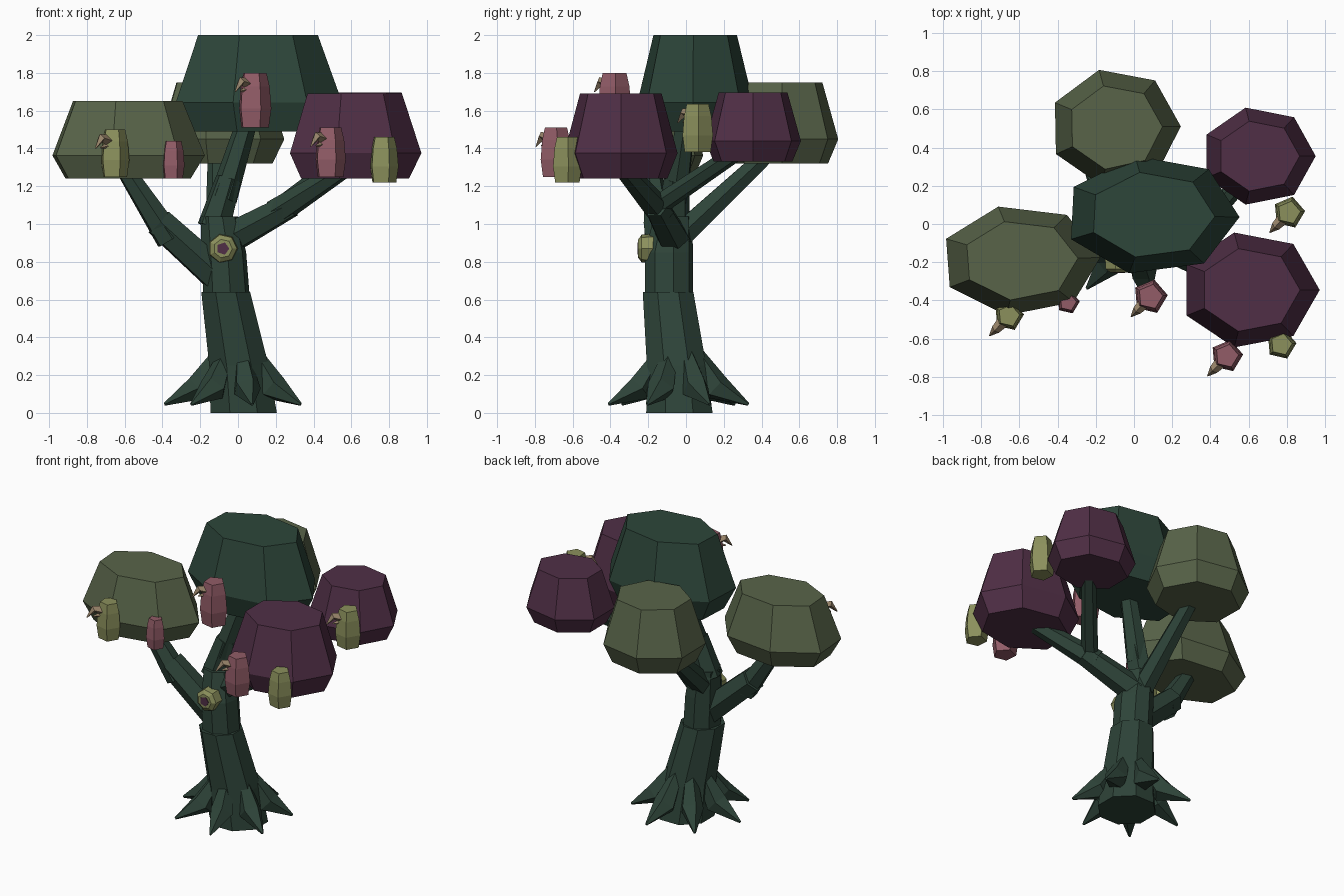
import bpy, bmesh, math
from mathutils import Vector

if "Cube" in bpy.data.objects:
    bpy.data.objects.remove(bpy.data.objects["Cube"])


def material(name, r, g, b):
    def lin(c):
        c /= 255
        return c / 12.92 if c <= 0.04045 else ((c + 0.055) / 1.055) ** 2.4
    m = bpy.data.materials.new(name)
    m.diffuse_color = (lin(r), lin(g), lin(b), 1)
    m.use_nodes = True
    m.node_tree.nodes["Principled BSDF"].inputs["Base Color"].default_value = m.diffuse_color
    return m


BARK = material("dark_green_bark", 46, 68, 57)
DARK = material("dark_green_leaves", 45, 70, 58)
OLIVE = material("olive_leaves", 88, 100, 73)
PURPLE = material("purple_leaves", 80, 47, 70)
PINK = material("pink_feathers", 146, 92, 103)
LIME = material("yellow_green_feathers", 139, 144, 92)
TAN = material("tan_beak", 150, 130, 104)


def loft(name, rings, mat):
    """Closed flat-faced solid through rings of equal point count."""
    bm = bmesh.new()
    loops = [[bm.verts.new(p) for p in ring] for ring in rings]
    n = len(loops[0])
    for a, b in zip(loops, loops[1:]):
        for i in range(n):
            j = (i + 1) % n
            bm.faces.new((a[i], a[j], b[j], b[i]))
    bm.faces.new(loops[0][::-1])
    bm.faces.new(loops[-1])
    bmesh.ops.recalc_face_normals(bm, faces=bm.faces[:])
    me = bpy.data.meshes.new(name)
    bm.to_mesh(me)
    bm.free()
    me.materials.append(mat)
    ob = bpy.data.objects.new(name, me)
    bpy.context.collection.objects.link(ob)
    return ob


def flat_ring(x, y, z, rx, ry, n, turn=0):
    angles = [math.radians(turn) + math.tau * i / n for i in range(n)]
    return [(x + rx * math.cos(a), y + ry * math.sin(a), z) for a in angles]


def tube(name, path, mat, n=6):
    """Tapered limb along a path of (point, radius) stations."""
    pts = [Vector(p) for p, r in path]
    rings = []
    for i, (p, r) in enumerate(path):
        d = pts[min(i + 1, len(pts) - 1)] - pts[max(i - 1, 0)]
        q = d.to_track_quat('Z', 'Y')
        rings.append([pts[i] + q @ Vector((r * math.cos(math.tau * k / n),
                                           r * math.sin(math.tau * k / n), 0))
                      for k in range(n)])
    return loft(name, rings, mat)


# Trunk: leaning lower section with a slimmer section set into its top
loft("lower_trunk", [flat_ring(0.03, -0.035, 0, 0.19, 0.19, 8, 22.5),
                     flat_ring(0.005, -0.05, 0.25, 0.17, 0.17, 8, 22.5),
                     flat_ring(-0.065, -0.095, 0.64, 0.14, 0.145, 8, 22.5)], BARK)
loft("upper_trunk", [flat_ring(-0.06, -0.09, 0.60, 0.125, 0.13, 8, 10),
                     flat_ring(-0.075, -0.09, 0.85, 0.12, 0.13, 8, 10),
                     flat_ring(-0.10, -0.07, 1.04, 0.10, 0.10, 8, 10)], BARK)

# Roots: spikes fanned around the base
for i in range(7):
    a = math.radians(180 + 360 * i / 7)
    c, s = math.cos(a), math.sin(a)
    tube("root", [((0.0 + 0.10 * c, -0.04 + 0.10 * s, 0.31), 0.04),
                  ((0.0 + 0.21 * c, -0.04 + 0.21 * s, 0.13), 0.075),
                  ((-0.01 + 0.38 * c, -0.04 + 0.38 * s, 0.045), 0.008)], BARK, 5)

# Branches
tube("left_branch_lower", [((-0.10, -0.10, 0.72), 0.095),
                           ((-0.42, -0.14, 1.01), 0.085)], BARK)
tube("left_branch_upper", [((-0.36, -0.14, 0.92), 0.08),
                           ((-0.60, -0.18, 1.29), 0.05)], BARK)
tube("centre_branch_lower", [((-0.13, -0.07, 0.98), 0.09),
                             ((-0.05, -0.05, 1.24), 0.07)], BARK)
tube("centre_branch_upper", [((-0.08, -0.06, 1.13), 0.075),
                             ((0.05, 0.0, 1.55), 0.055)], BARK)
tube("back_branch", [((-0.10, -0.05, 0.92), 0.075),
                     ((-0.11, 0.42, 1.36), 0.05)], BARK)
tube("right_branch_lower", [((-0.07, -0.06, 0.91), 0.09),
                            ((0.28, -0.16, 1.10), 0.07)], BARK)
tube("right_branch_upper", [((0.20, -0.13, 1.06), 0.075),
                            ((0.56, -0.33, 1.29), 0.05)], BARK)
tube("right_fork", [((0.23, -0.16, 1.09), 0.055),
                    ((0.60, 0.27, 1.38), 0.045)], BARK)

# Canopies: seven-sided domes (x, y, rx, ry, bottom, top, turn)
for name, x, y, rx, ry, z0, z1, turn, mat in (
        ("top_canopy", 0.092, 0.047, 0.46, 0.315, 1.49, 2.00, -2, DARK),
        ("left_canopy", -0.595, -0.19, 0.42, 0.292, 1.24, 1.65, 3, OLIVE),
        ("back_canopy", -0.10, 0.505, 0.345, 0.31, 1.32, 1.75, 1, OLIVE),
        ("front_right_canopy", 0.605, -0.345, 0.366, 0.308, 1.24, 1.69, 0, PURPLE),
        ("back_right_canopy", 0.65, 0.355, 0.30, 0.26, 1.33, 1.695, 0, PURPLE)):
    loft(name, [flat_ring(x, y, z0 + f * (z1 - z0), rx * s, ry * s, 7, turn)
                for f, s in ((0, 0.82), (0.3, 1), (1, 0.72))], mat)

# Birds: five-sided bodies, some with a hooked beak facing front left
for x, y, z0, z1, r, mat, beak in (
        (-0.655, -0.48, 1.25, 1.50, 0.08, LIME, True),
        (-0.345, -0.41, 1.24, 1.44, 0.062, PINK, False),
        (0.085, -0.38, 1.51, 1.80, 0.092, PINK, True),
        (0.485, -0.69, 1.25, 1.51, 0.086, PINK, True),
        (0.77, -0.63, 1.22, 1.46, 0.08, LIME, False),
        (0.81, 0.06, 1.38, 1.635, 0.085, LIME, True)):
    loft("bird_body", [flat_ring(x, y, z0 + f * (z1 - z0), r * s, r * s, 5, 5)
                       for f, s in ((0, 0.85), (0.35, 1), (0.75, 0.9), (1, 0.72))], mat)
    if beak:
        def at(d, z):
            return (x - 0.69 * d, y - 0.72 * d, z1 + z)
        tube("beak", [(at(0.045, -0.06), 0.032), (at(0.10, -0.045), 0.024),
                      (at(0.145, -0.10), 0.003)], TAN, 4)
        tube("lower_beak", [(at(0.045, -0.085), 0.02),
                            (at(0.105, -0.095), 0.004)], TAN, 4)

# Knothole: raised ring with a dark centre plate
tube("knothole_ring", [((-0.08, -0.17, 0.87), 0.08), ((-0.08, -0.235, 0.87), 0.075),
                       ((-0.08, -0.253, 0.87), 0.05)], LIME, 7)
tube("knothole_centre", [((-0.08, -0.25, 0.87), 0.034),
                         ((-0.08, -0.257, 0.87), 0.034)], PURPLE, 5)
